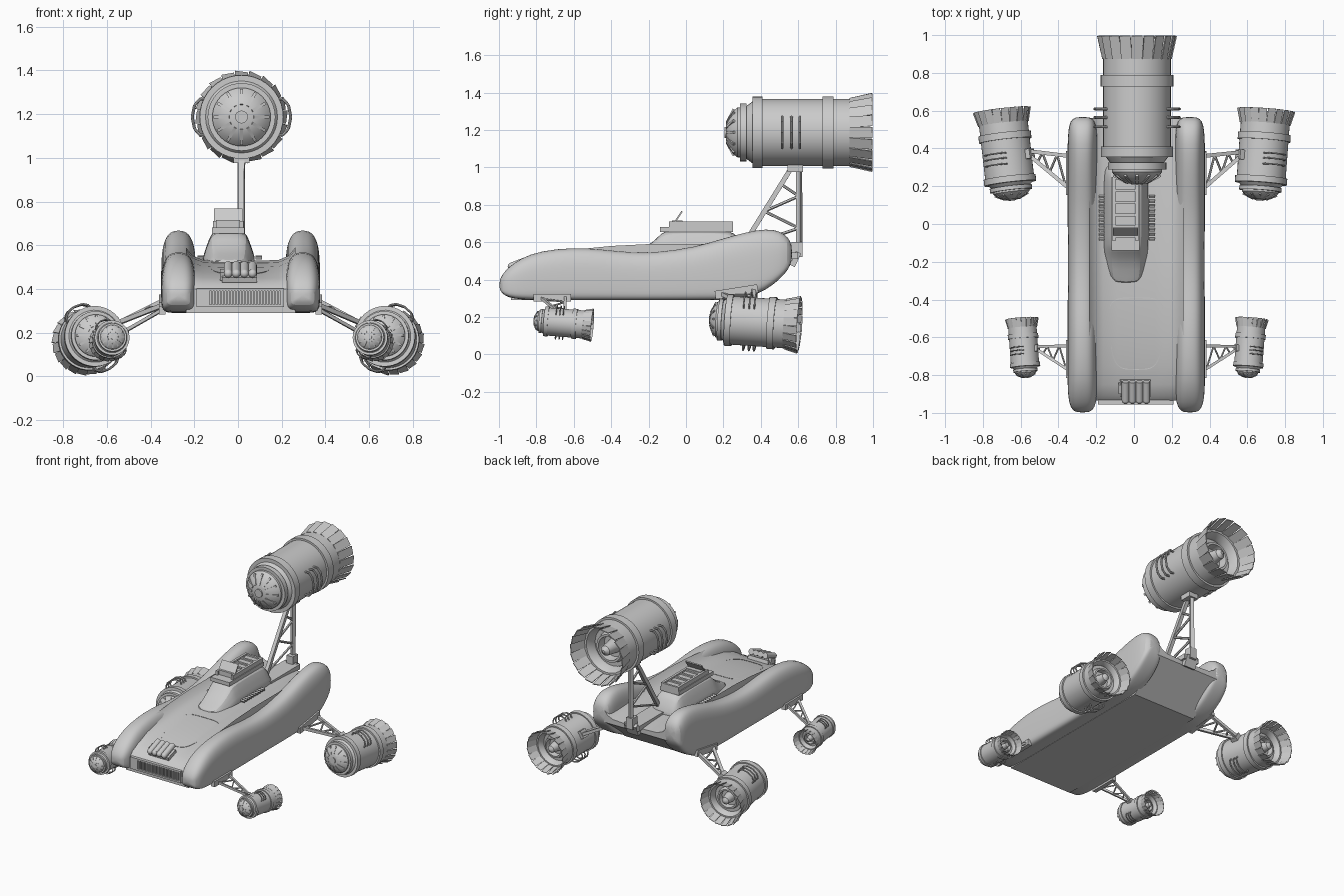
import bpy, bmesh
from math import pi, sin, cos, radians, copysign
from mathutils import Matrix, Vector

if "Cube" in bpy.data.objects:
    bpy.data.objects.remove(bpy.data.objects["Cube"])

CX = 0.012                                   # body centre line
R, T = Matrix.Rotation, Matrix.Translation


def finish(name, bm, subsurf=0):
    bmesh.ops.recalc_face_normals(bm, faces=bm.faces)
    me = bpy.data.meshes.new(name)
    bm.to_mesh(me)
    bm.free()
    ob = bpy.data.objects.new(name, me)
    bpy.context.collection.objects.link(ob)
    if subsurf:
        m = ob.modifiers.new("Subsurf", 'SUBSURF')
        m.levels = m.render_levels = subsurf
    return ob


def box(bm, size, mat):
    bmesh.ops.create_cube(bm, size=1, matrix=mat @ Matrix.Diagonal((*size, 1)))


def cbox(bm, x0, x1, y0, y1, z0, z1):
    box(bm, (x1 - x0, y1 - y0, z1 - z0), T(((x0 + x1) / 2, (y0 + y1) / 2, (z0 + z1) / 2)))


def rod(bm, a, b, r, n=8):
    a, b = Vector(a), Vector(b)
    d = b - a
    mat = T((a + b) / 2) @ d.to_track_quat('Z', 'Y').to_matrix().to_4x4() @ R(pi / 4, 4, 'Z')
    bmesh.ops.create_cone(bm, cap_ends=True, segments=n, radius1=r, radius2=r, depth=d.length, matrix=mat)


def loft(bm, rings):
    vs = [[bm.verts.new(p) for p in ring] for ring in rings]
    n = len(vs[0])
    for a, b in zip(vs, vs[1:]):
        for i in range(n):
            bm.faces.new((a[i], a[(i + 1) % n], b[(i + 1) % n], b[i]))
    bm.faces.new(vs[0])
    bm.faces.new(vs[-1])


def spow(v, e):
    return copysign(abs(v) ** e, v)


def lerp_table(tab, y):
    for (a, za), (b, zb) in zip(tab, tab[1:]):
        if y <= b:
            return za + (zb - za) * (y - a) / (b - a)
    return tab[-1][1]


# Fenders: rounded tubes (y, bottom, top, half width)
FENDER = [(-.998, .355, .39, .03), (-.985, .325, .425, .055), (-.95, .304, .467, .072), (-.88, .293, .517, .08),
          (-.78, .29, .555, .08), (-.6, .29, .574, .08), (-.45, .29, .563, .08), (-.3, .29, .546, .078),
          (-.15, .29, .546, .078), (.05, .29, .575, .08), (.2, .29, .622, .08), (.32, .295, .655, .08),
          (.43, .345, .674, .08), (.5, .40, .662, .076), (.545, .45, .63, .066), (.568, .50, .585, .04)]
for side, nm in ((-1, "left_fender"), (1, "right_fender")):
    bm = bmesh.new()
    rings = []
    for y, zb, zt, w in FENDER:
        zm = zb + .42 * (zt - zb)
        ring = []
        for k in range(24):
            t = 2 * pi * k / 24
            e = 2 / 2.7 if sin(t) >= 0 else 2 / 5
            ring.append((CX + side * .284 + w * spow(cos(t), e), y,
                         zm + (zt - zm if sin(t) >= 0 else zm - zb) * spow(sin(t), e)))
        rings.append(ring)
    loft(bm, rings)
    finish(nm, bm, 1)

# Centre hull between the fenders
DECK = [(-.935, .40), (-.91, .425), (-.85, .45), (-.75, .474), (-.6, .50), (-.4, .52), (-.2, .53),
        (.1, .53), (.32, .53), (.45, .525), (.56, .515)]
bm = bmesh.new()
rings = []
for y, zt in DECK:
    zb = .29 if y < .33 else .29 + (y - .32) * .8
    lift = min(.05, .06 * (y + .935) / .2)
    top = [(f, zt + lift * u) for f, u in ((-1, 1.2), (-.88, .45), (-.7, .08), (-.4, 0), (0, 0),
                                           (.4, 0), (.7, .08), (.88, .45), (1, 1.2))]
    rings.append([(CX + .25 * f, y, z) for f, z in top] + [(CX + .25, y, zb), (CX - .25, y, zb)])
loft(bm, rings)
finish("centre_hull", bm)

# Hood panel outline
bm = bmesh.new()
pts = []
for k in range(32):
    t = 2 * pi * k / 32
    y = -.58 + .19 * spow(sin(t), .5)
    x = CX + (.14 + .1 * (y + .58)) * spow(cos(t), .5)
    pts.append((x, y, lerp_table(DECK, y)))
for a, b in zip(pts, pts[1:] + pts[:1]):
    rod(bm, a, b, .003, 4)
finish("hood_panel_line", bm)

# Grille with vertical slats
bm = bmesh.new()
for x0, x1, z0, z1 in ((-.19, .21, .39, .402), (-.19, .21, .318, .33), (-.19, -.13, .33, .39), (.2, .21, .33, .39)):
    cbox(bm, x0, x1, -.955, -.92, z0, z1)
for i in range(24):
    x = -.122 + i * .0138
    cbox(bm, x, x + .007, -.95, -.925, .33, .39)
finish("grille", bm)

# Lamp cluster on the nose
bm = bmesh.new()
tilt = T((0, -.87, .455)) @ R(radians(18), 4, 'X')
box(bm, (.16, .09, .025), T((.007, 0, 0)) @ tilt)
for i in range(4):
    x = -.045 + i * .037
    a = tilt @ Vector((0, -.055, .035))
    b = tilt @ Vector((0, .05, .04))
    rod(bm, (x, a.y, a.z), (x, b.y, b.z), .02, 16)
    bmesh.ops.create_uvsphere(bm, u_segments=16, v_segments=8, radius=.02, matrix=T((x, a.y, a.z)))
box(bm, (.02, .05, .04), T((-.073, 0, .01)) @ tilt)
finish("lamp_cluster", bm)

# Cockpit cowl, set left of centre (y, top, top half width, base half width)
bm = bmesh.new()
rings = []
for y, zt, wt, wb in ((-.32, .53, .06, .09), (-.24, .56, .065, .105), (-.17, .605, .068, .118),
                      (-.13, .652, .07, .124), (-.09, .668, .072, .126), (.1, .67, .072, .126),
                      (.24, .665, .072, .124), (.28, .63, .07, .118), (.33, .535, .06, .11)):
    h = zt - .50
    half = [(wb, .50), (wb * .96, .50 + h * .25), (wt + (wb - wt) * .5, .50 + h * .62),
            (wt + .01, .50 + h * .9), (wt * .8, zt)]
    rings.append([(-.042 + x, y, z) for x, z in half] + [(-.042 - x, y, z) for x, z in reversed(half)])
loft(bm, rings)
finish("cockpit_cowl", bm, 1)

# Cockpit tub, ribs and windscreen
bm = bmesh.new()
cbox(bm, -.12, .03, -.14, .25, .655, .682)
cbox(bm, -.115, -.098, -.09, .25, .68, .712)
cbox(bm, .008, .025, -.09, .25, .68, .712)
for y in (-.02, .04, .105, .17, .235):
    cbox(bm, -.1, .01, y, y + .015, .68, .71)
for y in (-.005, .055, .12, .185):
    cbox(bm, -.1, .01, y, y + .05, .68, .7)
finish("cockpit_tub", bm)
bm = bmesh.new()
box(bm, (.13, .008, .085), T((-.045, -.045, .73)) @ R(radians(-34), 4, 'X'))
cbox(bm, -.1, .01, -.075, -.02, .68, .715)
finish("windscreen", bm)

# Side vents beside the cowl
bm = bmesh.new()
for i in range(10):
    for x in (.095, -.17):
        box(bm, (.03, .012, .014), T((x, -.08 + i * .025, .545)) @ R(.5, 4, 'X'))
finish("cowl_vents", bm)

# Jet engine pieces: lathe profile (axial, radius) from nose to inner nozzle
PROFILE = [(0, .05), (.015, .085), (.035, .115), (.06, .136), (.075, .136), (.075, .158), (.11, .158),
           (.11, .145), (.14, .168), (.14, .195), (.195, .195), (.195, .183), (.515, .183), (.515, .197),
           (.575, .197), (.575, .183), (.665, .183), (.665, .165), (.62, .14), (.60, .14), (.60, .11),
           (.64, .10), (.64, .085), (.58, .08), (.58, .05), (.68, .035), (.70, .01)]


def engine(name, nose, tail, mount_dir, sr, bases, rod_r, truss_name):
    """Engine from nose to tail, with a truss to the two body points (straight, slanted)."""
    nose, tail = Vector(nose), Vector(tail)
    Y = (tail - nose).normalized()
    sa = (tail - nose).length / .785
    Z = -Vector(mount_dir)
    Z = (Z - Y * Z.dot(Y)).normalized()
    X = Y.cross(Z)
    M = Matrix((X * sr, Y * sa, Z * sr)).transposed().to_4x4()
    M.translation = nose
    bm = bmesh.new()
    loft(bm, [[(r * cos(2 * pi * k / 40), a, r * sin(2 * pi * k / 40)) for k in range(40)] for a, r in PROFILE])
    for k in range(20):                      # nozzle petals
        box(bm, (.06, .125, .006), R(2 * pi * k / 20, 4, 'Y') @ T((0, .7225, .195))
            @ R(radians(13), 4, 'X') @ R(radians(8), 4, 'Y'))
    for k in range(12):                      # nose ribs
        box(bm, (.014, .08, .012), R(2 * pi * k / 12, 4, 'Y') @ T((0, .022, .092)) @ R(radians(62), 4, 'X'))
    rod(bm, (0, -.008, 0), (0, .02, 0), .03, 16)
    for s in (-1, 1):                        # side pipes
        for a in (.3, .35, .395):
            arc = [(s * r * cos(radians(d)), a, r * sin(radians(d)))
                   for d, r in ((-27, .18), (-24, .21), (-14, .226), (0, .23), (14, .226), (24, .21), (27, .18))]
            for p, q in zip(arc, arc[1:]):
                rod(bm, p, q, .007)
    box(bm, (.075, .085, .05), T((0, .37, -.19)))
    bm.transform(M)
    finish(name, bm)
    # Truss arm
    bm = bmesh.new()
    b0, b1 = map(Vector, bases)
    t0, t1 = M @ Vector((0, .39, -.2)), M @ Vector((0, .345, -.2))
    rod(bm, b0, t0, rod_r * 1.3, 4)
    rod(bm, b1, t1, rod_r * 1.3, 4)
    zig = [(b0 if i % 2 else b1).lerp(t0 if i % 2 else t1, f) for i, f in enumerate((.08, .3, .5, .68, .82))]
    for p, q in zip(zig, zig[1:]):
        rod(bm, p, q, rod_r * .6, 6)
    finish(truss_name, bm)


# Top engine on its mast
engine("top_engine", (.016, .215, 1.187), (.016, .998, 1.187), (0, 0, -1), .98,
       ((.014, .605, .54), (.014, .28, .54)), .014, "top_mast")
bm = bmesh.new()
cbox(bm, -.045, .075, .27, .6, .51, .545)
cbox(bm, -.01, .04, .565, .622, .52, .6)
box(bm, (.09, .03, .08), T((.014, .585, .51)) @ R(radians(-25), 4, 'X'))
finish("mast_base", bm)

# Four side engines and their body brackets
for s, nm, xr, xf in ((-1, "left", (-.645, -.70), (-.572, -.594)), (1, "right", (.665, .70), (.60, .624))):
    xb = CX + s * .358
    engine(nm + "_rear_engine", (xr[0], .13, .19), (xr[1], .605, .158), (-s * .87, 0, .5), .71,
           ((xb, .36, .345), (xb, .19, .325)), .011, nm + "_rear_arm")
    engine(nm + "_front_engine", (xf[0], -.812, .182), (xf[1], -.50, .156), (-s * .87, 0, .5), .41,
           ((xb, -.645, .31), (xb, -.775, .305)), .008, nm + "_front_arm")
    bm = bmesh.new()
    box(bm, (.03, .23, .045), T((xb, .27, .335)) @ R(radians(9), 4, 'X'))
    box(bm, (.03, .2, .04), T((xb, -.715, .303)))
    finish(nm + "_arm_brackets", bm)

# Smooth shading with sharp edges kept
for ob in bpy.context.scene.objects:
    ob.select_set(True)
    bpy.context.view_layer.objects.active = ob
bpy.ops.object.shade_smooth_by_angle(angle=radians(35))
